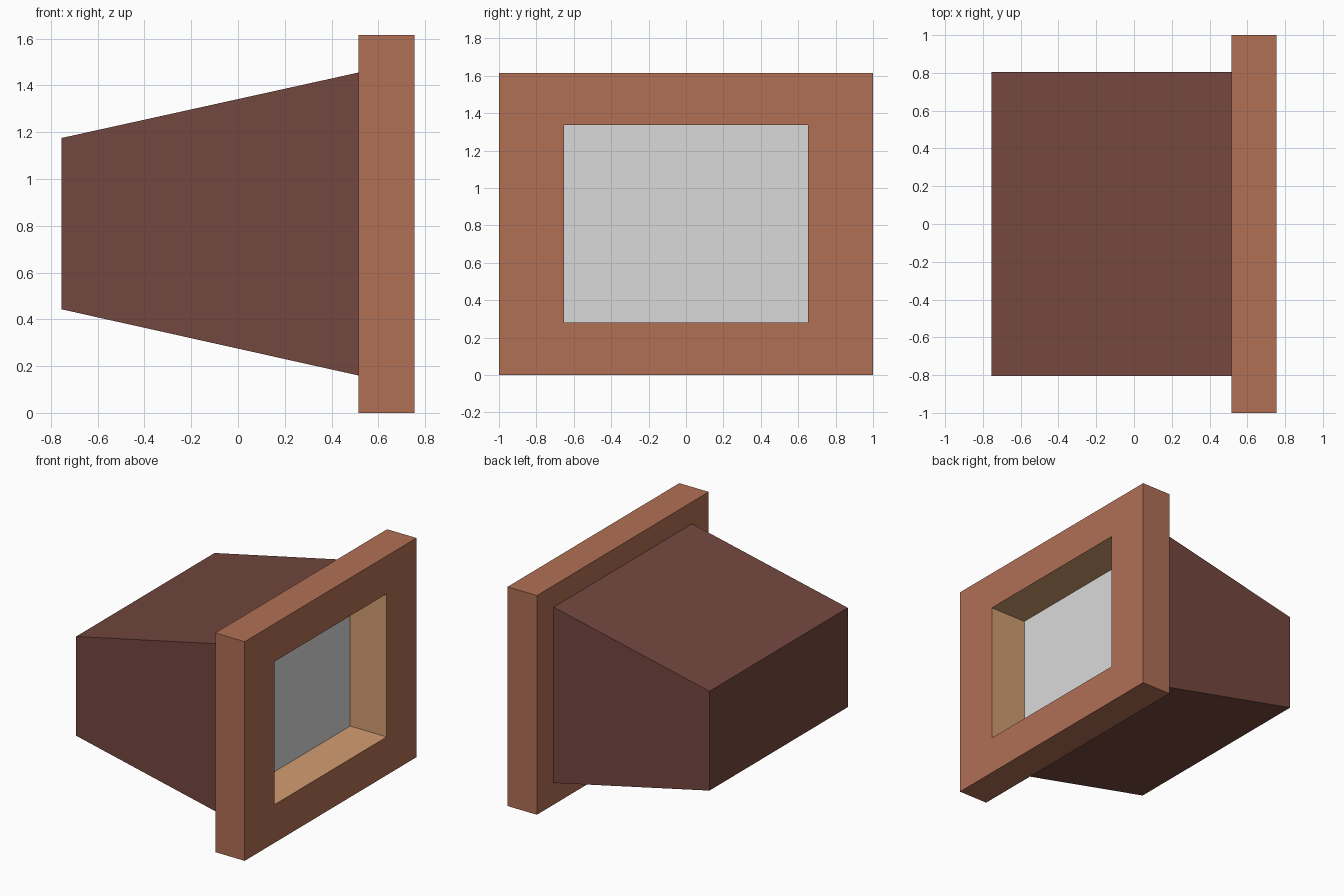
import bpy

if "Cube" in bpy.data.objects:
    bpy.data.objects.remove(bpy.data.objects["Cube"])


def material(name, rgb):
    m = bpy.data.materials.new(name)
    m.diffuse_color = (*rgb, 1.0)
    m.use_nodes = True
    m.node_tree.nodes["Principled BSDF"].inputs["Base Color"].default_value = m.diffuse_color
    return m


frame_brown = material("frame brown", (0.44, 0.162, 0.091))
body_brown = material("dark body brown", (0.174, 0.063, 0.050))
lining_tan = material("lining tan", (0.65, 0.337, 0.165))
screen_grey = material("screen grey", (0.70, 0.70, 0.70))


def build(name, rings, mat, cap_first=False, cap_last=False):
    """Loft rectangles (x, half width in y, z low, z high) into a flat-faced part."""
    verts, faces = [], []
    for x, w, lo, hi in rings:
        verts += [(x, -w, lo), (x, w, lo), (x, w, hi), (x, -w, hi)]
    for r in range(len(rings) - 1):
        a, b = 4 * r, 4 * r + 4
        for i in range(4):
            j = (i + 1) % 4
            faces.append((a + i, b + i, b + j, a + j))
    n = len(verts)
    if cap_first:
        faces.append((0, 1, 2, 3))
    if cap_last:
        faces.append((n - 1, n - 2, n - 3, n - 4))
    mesh = bpy.data.meshes.new(name)
    mesh.from_pydata(verts, [], faces)
    mesh.materials.append(mat)
    mesh.update()
    ob = bpy.data.objects.new(name, mesh)
    bpy.context.collection.objects.link(ob)
    return ob


FRONT, BACK, REAR, RECESS = 0.755, 0.515, -0.755, 0.457
opening = (0.653, 0.282, 1.336)
outer = (1.0, 0.0, 1.615)
joint = (0.805, 0.16, 1.455)

# Thick border: front face, outer sides, back face up to the body
build("frame", [(FRONT, *opening), (FRONT, *outer), (BACK, *outer), (BACK, *joint)], frame_brown)

# Inner walls of the recess
build("recess_lining", [(RECESS, *opening), (FRONT, *opening)], lining_tan)

# Flat panel at the bottom of the recess
build("screen", [(RECESS, *opening)], screen_grey, cap_first=True)

# Housing behind the frame, narrowing in height towards the rear
build("rear_housing", [(BACK, *joint), (REAR, 0.805, 0.443, 1.175)], body_brown, cap_last=True)
